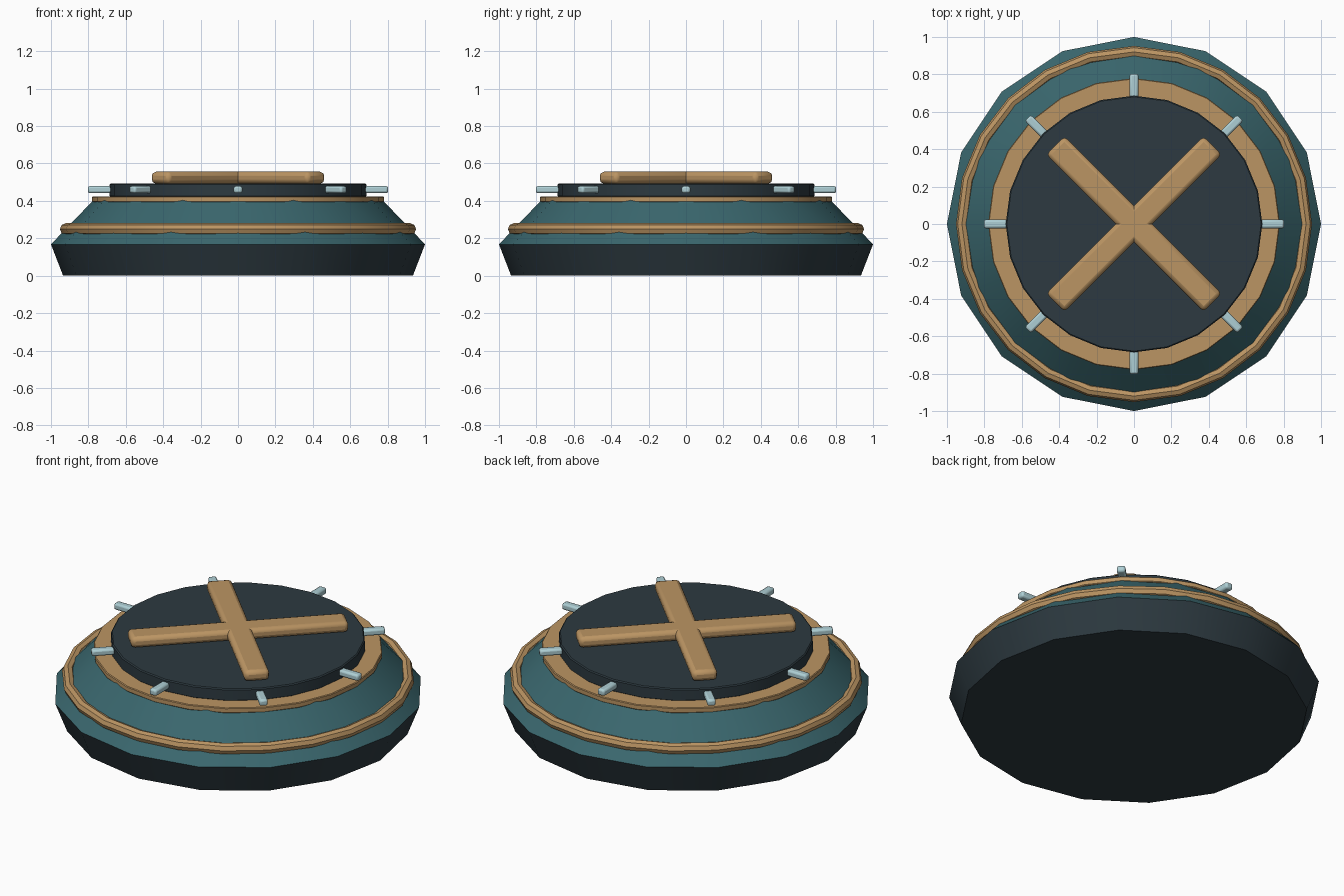
import bpy, math

if "Cube" in bpy.data.objects:
    bpy.data.objects.remove(bpy.data.objects["Cube"])


def material(name, rgb):
    m = bpy.data.materials.new(name)
    m.diffuse_color = (*rgb, 1)
    m.use_nodes = True
    m.node_tree.nodes["Principled BSDF"].inputs["Base Color"].default_value = m.diffuse_color
    return m


DARK = material("dark slate", (0.026, 0.042, 0.052))
TEAL = material("deep teal", (0.042, 0.135, 0.155))
GOLD = material("warm brass", (0.50, 0.30, 0.125))
PALE = material("pale steel", (0.42, 0.62, 0.66))


def finish(name, mat, bevel=0.0, segments=1):
    ob = bpy.context.object
    ob.name = name
    ob.data.materials.append(mat)
    if bevel:
        b = ob.modifiers.new("bevel", 'BEVEL')
        b.width = bevel
        b.segments = segments
        b.limit_method = 'ANGLE'
        b.angle_limit = math.radians(35)
    bpy.ops.object.shade_smooth_by_angle(angle=math.radians(35))
    return ob


def frustum(name, mat, sides, r0, r1, z0, z1, bevel=0.0):
    bpy.ops.mesh.primitive_cone_add(vertices=sides, radius1=r0, radius2=r1,
                                    depth=z1 - z0, location=(0, 0, (z0 + z1) / 2))
    return finish(name, mat, bevel)


def radial_box(name, mat, size, radius, z, angle, bevel, segments):
    bpy.ops.mesh.primitive_cube_add(
        size=1, location=(radius * math.cos(angle), radius * math.sin(angle), z),
        rotation=(0, 0, angle))
    bpy.context.object.scale = size
    bpy.ops.object.transform_apply(location=False, rotation=False, scale=True)
    return finish(name, mat, bevel, segments)


# Sixteen-sided body: dark foot and sloping teal shell
frustum("base_foot", DARK, 16, 0.935, 1.0, 0.0, 0.168)
frustum("sloped_shell", TEAL, 16, 1.0, 0.772, 0.168, 0.405)

# Brass trim band around the shell
bpy.ops.mesh.primitive_torus_add(major_segments=24, minor_segments=8,
                                 major_radius=0.92, minor_radius=0.032,
                                 location=(0, 0, 0.249))
finish("trim_band", GOLD)

# Brass collar and dark top plate
frustum("brass_collar", GOLD, 24, 0.78, 0.78, 0.393, 0.424, 0.004)
frustum("top_plate", DARK, 24, 0.686, 0.686, 0.42, 0.493, 0.006)

# Eight pegs around the plate
for i in range(8):
    radial_box(f"peg_{i + 1}", PALE, (0.16, 0.046, 0.038), 0.723, 0.46,
               i * math.pi / 4, 0.011, 2)

# Diagonal cross on top
for i in range(2):
    radial_box(f"cross_bar_{i + 1}", GOLD, (1.19, 0.138, 0.064), 0, 0.524,
               math.pi / 4 + i * math.pi / 2, 0.022, 2)
